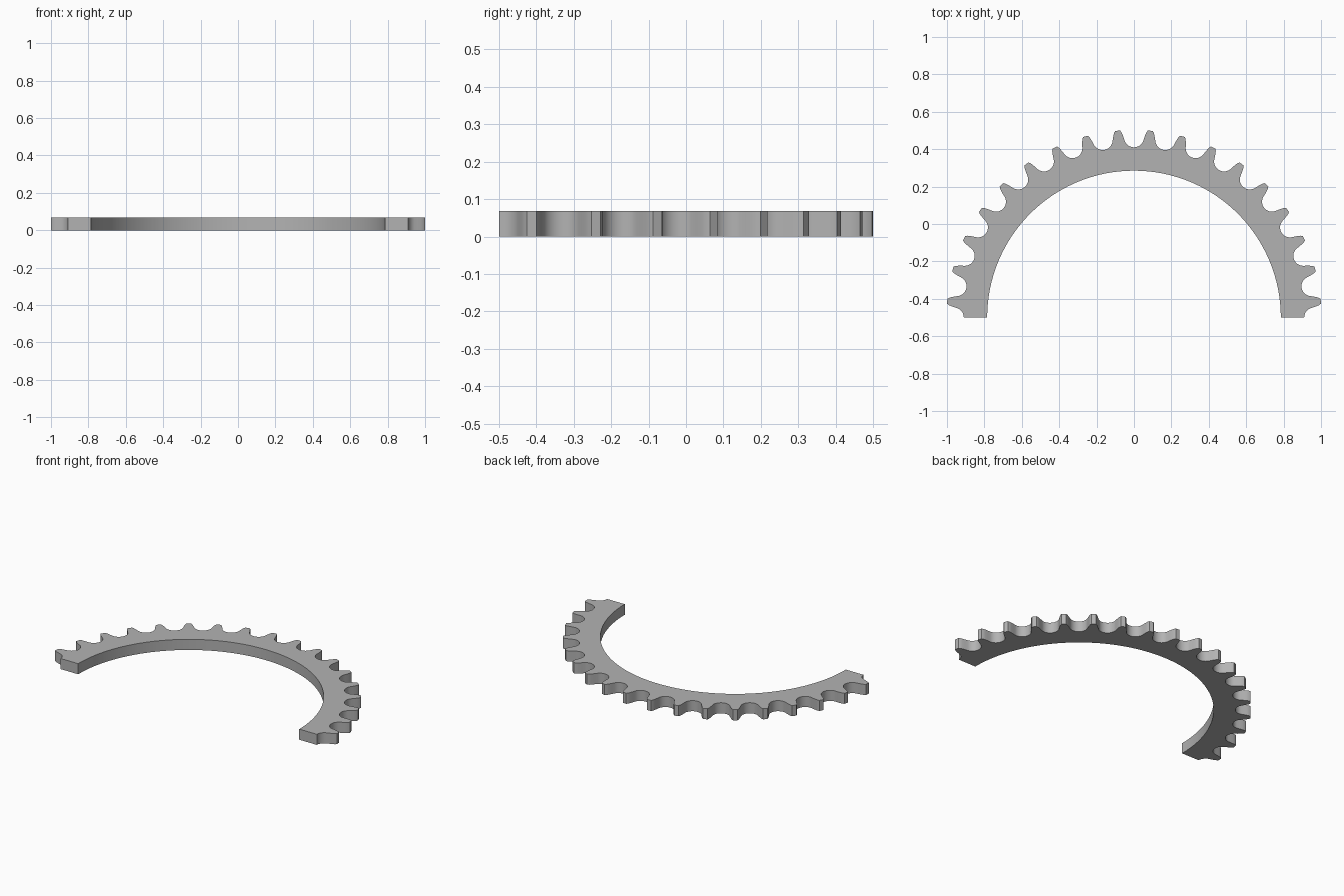
import bpy, bmesh, math

cube = bpy.data.objects.get("Cube")
if cube:
    bpy.data.objects.remove(cube, do_unlink=True)

TEETH = 18                      # teeth on the half ring
PITCH = math.pi / TEETH
INNER, HEIGHT, CENTRE_Y = 0.785, 0.068, -0.5
SEAT_R, SEAT_CENTRE = 0.053, 0.963
SEAT_STEPS = 8

steel = bpy.data.materials.new("steel grey")
steel.use_nodes = True
grey = (0.45, 0.45, 0.45, 1)
steel.diffuse_color = grey
steel.node_tree.nodes["Principled BSDF"].inputs["Base Color"].default_value = grey


def half_tooth():
    """Polar points (radius, angle from valley middle) from valley to tip."""
    pts = []
    # round roller seat
    for i in range(SEAT_STEPS + 1):
        t = math.radians(68) * i / SEAT_STEPS
        side, out = SEAT_R * math.sin(t), SEAT_CENTRE - SEAT_R * math.cos(t)
        pts.append((math.hypot(side, out), math.atan2(side, out)))
    # tooth flank and tip corner, measured sideways from the tooth middle
    for side, out in ((0.029, 0.962), (0.024, 0.98), (0.020, 0.992), (0.013, 1.0025)):
        pts.append((math.hypot(side, out), PITCH / 2 - math.atan2(side, out)))
    return pts


# outline of all teeth, from one cut end to the other
half = half_tooth()
tooth = half + [(r, PITCH - a) for r, a in reversed(half)]
outline = [(r, a + k * PITCH) for k in range(TEETH) for r, a in tooth[:-1]]
outline.append((tooth[-1][0], math.pi))

# strip of flat quads between bore and teeth, then thickened
bm = bmesh.new()


def ring_vert(r, a):
    return bm.verts.new((r * math.cos(a), CENTRE_Y + r * math.sin(a), 0))


outer = [ring_vert(r, a) for r, a in outline]
inner = [ring_vert(INNER, a) for r, a in outline]
for i in range(len(outline) - 1):
    bm.faces.new((inner[i], outer[i], outer[i + 1], inner[i + 1]))
top = bmesh.ops.extrude_face_region(bm, geom=bm.faces[:], use_keep_orig=True)["geom"]
bmesh.ops.translate(bm, vec=(0, 0, HEIGHT),
                    verts=[g for g in top if isinstance(g, bmesh.types.BMVert)])
bmesh.ops.recalc_face_normals(bm, faces=bm.faces[:])

mesh = bpy.data.meshes.new("half_sprocket_ring")
bm.to_mesh(mesh)
bm.free()
mesh.materials.append(steel)
ring = bpy.data.objects.new("half_sprocket_ring", mesh)
bpy.context.collection.objects.link(ring)

bpy.ops.object.select_all(action="DESELECT")
ring.select_set(True)
bpy.context.view_layer.objects.active = ring
bpy.ops.object.shade_smooth_by_angle(angle=math.radians(25))
